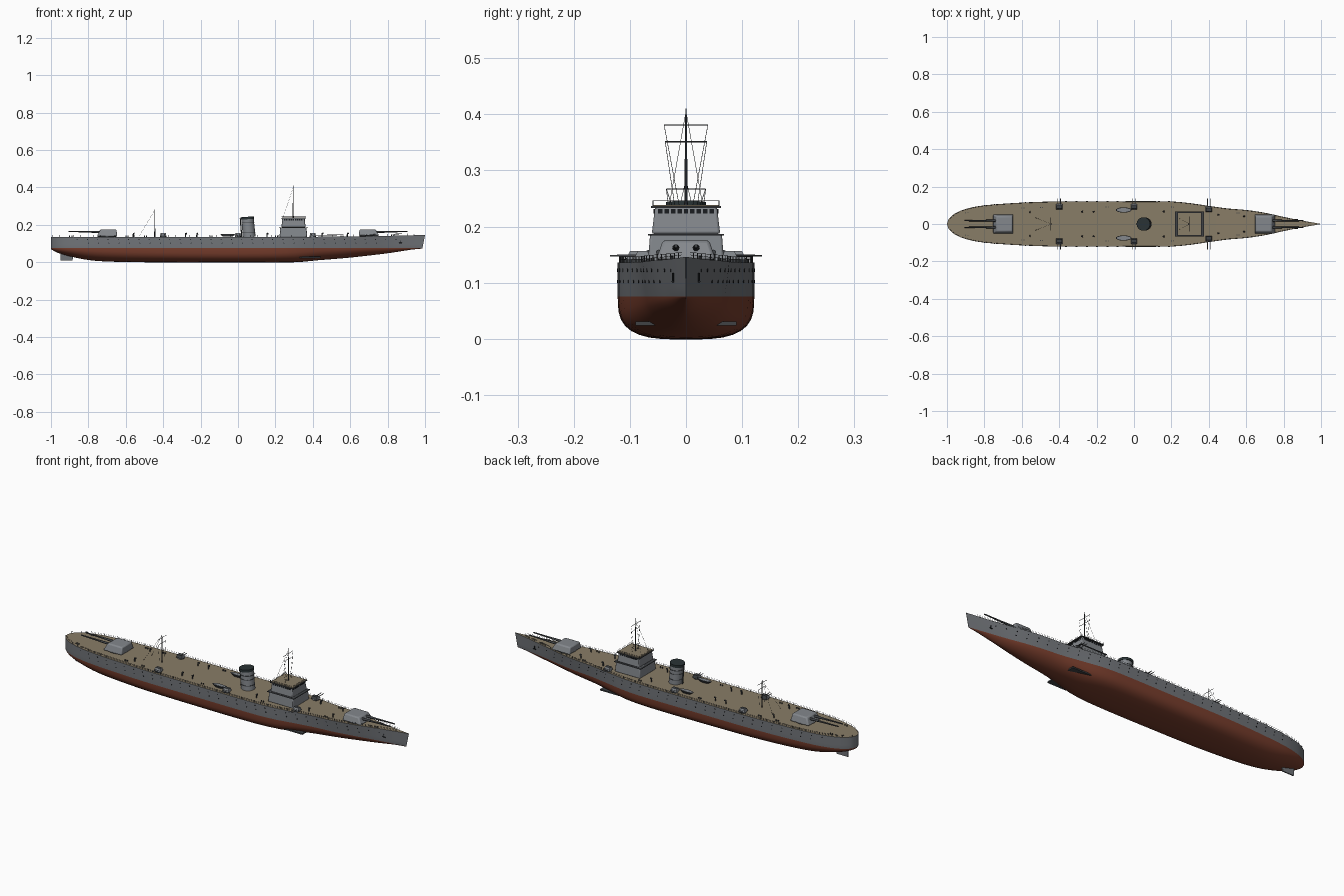
import bpy, bmesh, math
from mathutils import Vector

if "Cube" in bpy.data.objects:
    bpy.data.objects.remove(bpy.data.objects["Cube"])

def mat(name, rgb):
    m = bpy.data.materials.new(name)
    m.diffuse_color = (*rgb, 1)
    m.use_nodes = True
    m.node_tree.nodes["Principled BSDF"].inputs["Base Color"].default_value = m.diffuse_color
    return m

HULL = mat("hull_grey", (0.165, 0.175, 0.19))
RED = mat("antifouling_red", (0.19, 0.048, 0.026))
DECK = mat("deck_tan", (0.25, 0.205, 0.135))
LIGHT = mat("superstructure_grey", (0.23, 0.245, 0.265))
DARK = mat("gunmetal", (0.05, 0.055, 0.06))
BLACK = mat("black", (0.01, 0.012, 0.014))
CAP = mat("funnel_cap", (0.022, 0.032, 0.035))

def finish(name, bm, *mats, bevel=0):
    bmesh.ops.recalc_face_normals(bm, faces=bm.faces)
    me = bpy.data.meshes.new(name)
    bm.to_mesh(me)
    bm.free()
    for m in mats:
        me.materials.append(m)
    ob = bpy.data.objects.new(name, me)
    bpy.context.collection.objects.link(ob)
    if bevel:
        b = ob.modifiers.new("bevel", 'BEVEL')
        b.width, b.segments = bevel, 2
    bpy.ops.object.select_all(action='DESELECT')
    ob.select_set(True)
    bpy.context.view_layer.objects.active = ob
    bpy.ops.object.shade_smooth_by_angle(angle=math.radians(35))
    return ob

def cyl(bm, p, q, r1, r2=None, seg=8, mi=0):
    p, q = Vector(p), Vector(q)
    d = q - p
    n0 = len(bm.faces)
    M = d.to_track_quat('Z', 'Y').to_matrix().to_4x4()
    M.translation = (p + q) / 2
    bmesh.ops.create_cone(bm, cap_ends=True, segments=seg, radius1=r1,
                          radius2=r1 if r2 is None else r2, depth=d.length, matrix=M)
    bm.faces.ensure_lookup_table()
    for f in bm.faces[n0:]:
        f.material_index = mi

def frustum(bm, bottom, top, z0, z1, mi=0):
    """bottom/top = (x0, x1, y0, y1)"""
    rings = [[bm.verts.new((r[i], r[j], z)) for i, j in ((0, 2), (1, 2), (1, 3), (0, 3))]
             for r, z in ((bottom, z0), (top, z1))]
    fs = [rings[0], rings[1]] + [[rings[0][i], rings[0][(i + 1) % 4], rings[1][(i + 1) % 4], rings[1][i]] for i in range(4)]
    for f in fs:
        bm.faces.new(f).material_index = mi

def box(bm, x0, x1, y0, y1, z0, z1, mi=0):
    frustum(bm, (x0, x1, y0, y1), (x0, x1, y0, y1), z0, z1, mi)

def curve(pts):
    """smooth curve through (x, value) points"""
    def slope(i):
        a, b = pts[max(i - 1, 0)], pts[min(i + 1, len(pts) - 1)]
        return (b[1] - a[1]) / (b[0] - a[0])
    def f(x):
        x = min(max(x, pts[0][0]), pts[-1][0])
        i = max(k for k in range(len(pts) - 1) if pts[k][0] <= x)
        (xa, ya), (xb, yb) = pts[i], pts[i + 1]
        h, t = xb - xa, (x - xa) / (xb - xa)
        return (ya * (2*t**3 - 3*t*t + 1) + yb * (3*t*t - 2*t**3)
                + h * (slope(i) * (t**3 - 2*t*t + t) + slope(i + 1) * (t**3 - t*t)))
    return f

# ---- hull lines
ZW = 0.075
half = curve([(-1, 0.002), (-.99, .028), (-.95, .06), (-.9, .08), (-.82, .097), (-.66, .111), (-.45, .12),
              (-.2, .121), (.18, .121), (.28, .114), (.4, .097), (.5, .083), (.6, .075), (.7, .06),
              (.8, .038), (.9, .018), (1, .0005)])
keel = curve([(-1, .07), (-.97, .053), (-.9, .032), (-.8, .012), (-.7, .004), (-.5, 0), (.3, 0), (.42, .01),
              (.6, .025), (.8, .048), (.92, .066), (1, .073)])
power = curve([(-1, 2), (-.6, 2.6), (-.3, 3), (.2, 3), (.5, 2), (1, 1.4)])
deck_z = lambda x: 0.136 + 0.010 * max(0, (x - .3) / .7) ** 2
water = lambda x: half(x) * (1 - .2 * min(1, max(0, (x - .3) / .5)))

def side_y(x, z):
    if z >= ZW:
        t = (z - ZW) / (deck_z(x) - ZW)
        return water(x) + (half(x) - water(x)) * t
    t = min(1, (ZW - z) / (ZW - keel(x)))
    return water(x) * (1 - t ** power(x)) ** (1 / power(x))

bm = bmesh.new()
N = 72
rows = []
for i in range(N + 1):
    x = -math.cos(math.pi * i / N)
    prof = [(side_y(x, z), z) for z in (deck_z(x), .115, .095, ZW)]
    for k in range(1, 9):
        a = math.pi / 2 * k / 8
        e = 2 / power(x)
        prof.append((water(x) * max(0, math.cos(a)) ** e if k < 8 else 0, ZW - (ZW - keel(x)) * math.sin(a) ** e))
    ring = prof + [(-y, z) for y, z in prof[-2::-1]]
    rake = lambda z: .014 * max(0, (x - .9) / .1) * (z - .146) / .07
    rows.append([bm.verts.new((x + rake(z), y, z)) for y, z in ring])
for a, b in zip(rows, rows[1:]):
    for j in range(len(a) - 1):
        f = bm.faces.new((a[j], a[j + 1], b[j + 1], b[j]))
        f.material_index = int(f.calc_center_median().z < ZW)
    bm.faces.new((a[0], b[0], b[-1], a[-1])).material_index = 2
bm.faces.new(rows[0])
bm.faces.new(rows[-1])
finish("hull", bm, HULL, RED, DECK)

# ---- portholes and anchors
bm = bmesh.new()
for s in (-1, 1):
    for z, x0, n in ((.122, -.86, 32), (.102, -.80, 29)):
        for i in range(n):
            x = x0 + i * .055
            y = side_y(x, z)
            cyl(bm, (x, s * (y - .002), z), (x, s * (y + .001), z), .0028)
finish("portholes", bm, BLACK)
bm = bmesh.new()
for s in (-1, 1):
    y = s * (side_y(.87, .108) + .002)
    cyl(bm, (.87, y, .117), (.87, y, .1), .002)
    cyl(bm, (.862, y, .102), (.878, y, .102), .0025)
finish("anchors", bm, BLACK)

# ---- rudder and bow fins
bm = bmesh.new()
frustum(bm, (-.95, -.885, -.003, .003), (-.95, -.875, -.004, .004), .01, .06)
finish("rudder", bm, HULL)
bm = bmesh.new()
for s in (-1, 1):
    y = side_y(.39, .028)
    box(bm, .33, .44, s * (y - .02), s * (y + .015), .024, .031)
finish("side_fins", bm, DARK)

# ---- main turrets
for s, name in ((1, "fore"), (-1, "aft")):
    z = deck_z(s * .7) - .001
    bm = bmesh.new()
    frustum(bm, (s * .645, s * .755, -.053, .053), (s * .65, s * .735, -.041, .041), z + .003, .176)
    finish(name + "_turret", bm, LIGHT, bevel=.006)
    bm = bmesh.new()
    cyl(bm, (s * .7, 0, z), (s * .7, 0, z + .006), .05, seg=32)
    for y in (-.018, .018):
        cyl(bm, (s * .73, y, .162), (s * .79, y, .163), .0065, .005, 12)
        cyl(bm, (s * .79, y, .163), (s * .905, y, .165), .0045, .003, 12)
    finish(name + "_gun_barrels", bm, DARK)

# ---- bridge
bm = bmesh.new()
frustum(bm, (.222, .37, -.068, .068), (.226, .366, -.064, .064), .134, .187)
frustum(bm, (.232, .362, -.061, .061), (.237, .355, -.055, .055), .187, .236)
finish("bridge", bm, LIGHT, bevel=.004)
bm = bmesh.new()
box(bm, .218, .374, -.068, .068, .184, .187)
box(bm, .23, .363, -.062, .062, .233, .2365)
finish("bridge_ledges", bm, DARK)
bm = bmesh.new()
box(bm, .234, .359, -.058, .058, .236, .2385)
finish("bridge_roof_deck", bm, DECK)
bm = bmesh.new()
for i in range(9):
    y = -.046 + i * .0115
    box(bm, .35, .358, y - .004, y + .004, .223, .231)
    x = .25 + i * .0115
    for s in (-1, 1):
        box(bm, x - .004, x + .004, s * .05, s * .058, .223, .231)
finish("bridge_windows", bm, BLACK)

# ---- funnel
bm = bmesh.new()
cyl(bm, (.06, 0, .134), (.051, 0, .232), .034, .033, 32)
finish("funnel", bm, LIGHT)
bm = bmesh.new()
cyl(bm, (.051, 0, .230), (.05, 0, .243), .036, .036, 32)
finish("funnel_cap", bm, CAP)
bm = bmesh.new()
for x, z in ((.0575, .16), (.0548, .19), (.053, .21)):
    cyl(bm, (x, 0, z), (x, 0, z + .002), .0355, seg=32)
cyl(bm, (.02, 0, .136), (.012, 0, .235), .003)
finish("funnel_bands", bm, DARK)

# ---- masts, yards and rigging
bm = bmesh.new()
cyl(bm, (.295, 0, .236), (.295, 0, .41), .0032, .0012)
cyl(bm, (-.445, 0, .134), (-.445, 0, .282), .0032, .0012)
for x, z, w in ((.295, .381, .039), (.295, .351, .037), (.295, .267, .035), (-.445, .267, .035), (-.445, .24, .025)):
    cyl(bm, (x, -w, z), (x, w, z), .001, seg=6)
finish("masts", bm, DARK)
bm = bmesh.new()
for s in (-1, 1):
    for p, q in (((.295, .039, .381), (.295, .012, .237)), ((.295, .037, .351), (.295, .02, .237)),
                 ((.295, .001, .40), (.24, .03, .237)), ((.295, .035, .267), (.295, .025, .237)),
                 ((-.445, .001, .279), (-.53, .035, .137)), ((-.445, .035, .267), (-.445, .02, .137))):
        cyl(bm, (p[0], s * p[1], p[2]), (q[0], s * q[1], q[2]), .0005, seg=4)
finish("rigging", bm, DARK)

# ---- deck and bridge railings
bm = bmesh.new()
def rail(path, h):
    for a, b in zip(path, path[1:]):
        cyl(bm, a, (a[0], a[1], a[2] + h), .0008, seg=5)
        for k in (.5, 1):
            cyl(bm, (a[0], a[1], a[2] + h * k), (b[0], b[1], b[2] + h * k), .0004, seg=4)
for s in (-1, 1):
    xs = [-.99 + i * .0365 for i in range(54)]
    rail([(x, s * max(0, half(x) - .003), deck_z(x)) for x in xs], .010)
    rail([(.233, s * .059, .236), (.275, s * .059, .236), (.318, s * .059, .236), (.36, s * .059, .236), (.36, 0, .236)], .010)
    rail([(.233, s * .059, .236), (.233, 0, .236)], .010)
finish("railings", bm, DARK)

# ---- secondary twin guns
bm = bmesh.new()
for x in (-.4, 0, .4):
    for s in (-1, 1):
        y = .094 if x < .3 else .08
        cyl(bm, (x, s * y, .134), (x, s * y, .142), .017, seg=16, mi=1)
        frustum(bm, (x - .017, x + .017, s * (y - .016), s * (y + .014)),
                (x - .014, x + .014, s * (y - .012), s * (y + .006)), .141, .156)
        for dx in (-.007, .007):
            cyl(bm, (x + dx, s * y, .148), (x + dx, s * .135, .148), .0022, .0015, mi=1)
finish("secondary_guns", bm, LIGHT, DARK)

# ---- ship's boats
bm = bmesh.new()
for s in (-1, 1):
    for z0, z1, w, l, mi in ((.137, .149, .014, .042, 1), (.149, .150, .010, .036, 0)):
        rings = []
        for z, k in ((z0, .6 if mi else 1), (z1, 1)):
            rings.append([bm.verts.new((-.055 + l * k * math.cos(a), s * .075 + w * k * math.sin(a), z))
                          for a in (math.tau * i / 20 for i in range(20))])
        fs = [rings[0], rings[1]] + [[rings[0][i], rings[0][i - 1], rings[1][i - 1], rings[1][i]] for i in range(20)]
        for f in fs:
            bm.faces.new(f).material_index = mi
finish("boats", bm, LIGHT, DARK)

# ---- ventilators and bollards
bm = bmesh.new()
for s in (-1, 1):
    for x in (-.56, -.28, -.22, .155, .45, .585):
        y, z = s * half(x) * .55, deck_z(x)
        cyl(bm, (x, y, z - .002), (x, y, z + .016), .003)
        cyl(bm, (x - .002, y, z + .016), (x + .007, y, z + .018), .0035, .0045)
    for x in (-.9, -.6, -.5, -.15, .2, .55, .82):
        for dx in (0, .012):
            y = s * half(x) * .75
            cyl(bm, (x + dx, y, deck_z(x) - .002), (x + dx, y, deck_z(x) + .007), .0028)
finish("deck_fittings", bm, DARK)
